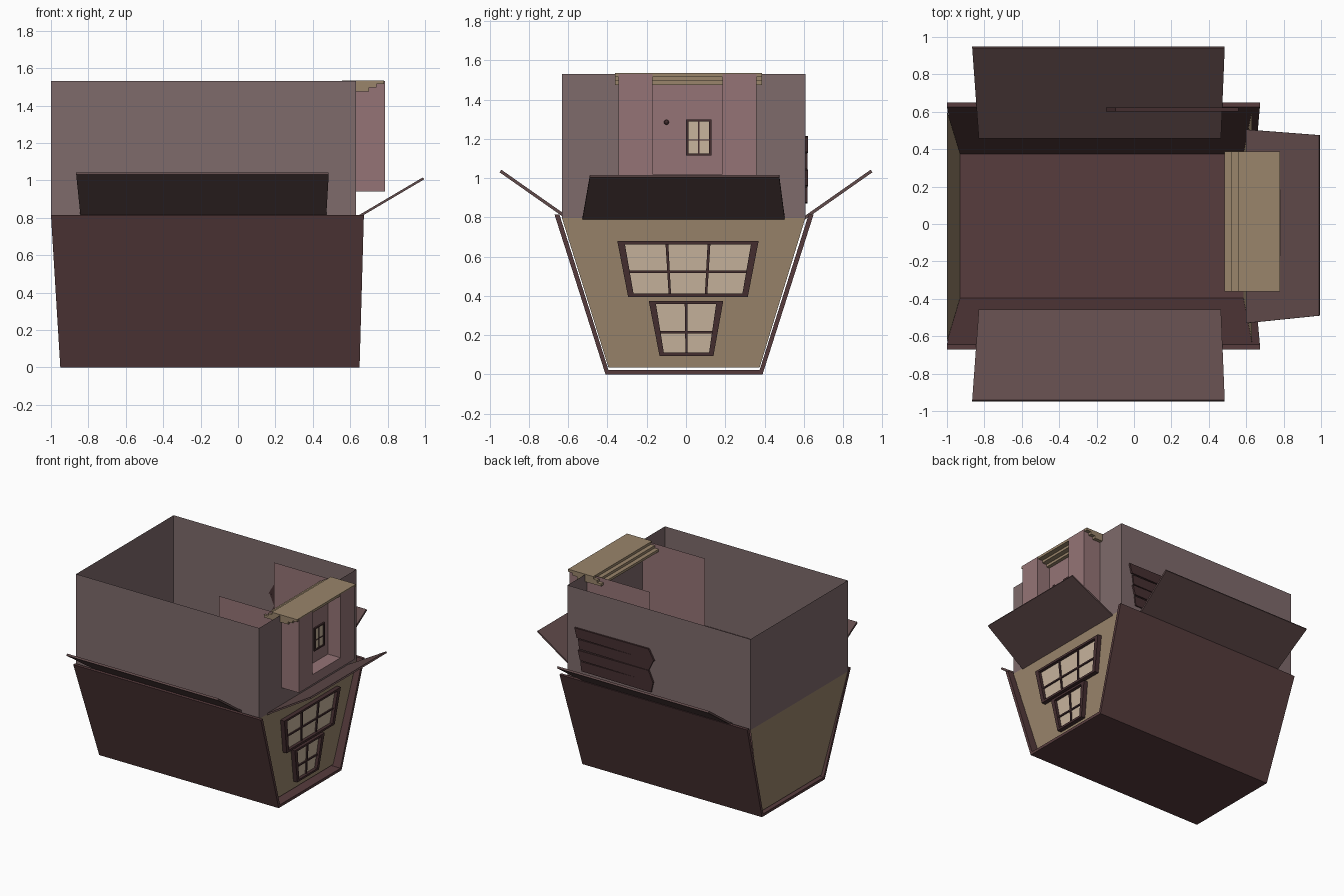
import bpy, bmesh
from mathutils import Vector

if "Cube" in bpy.data.objects:
    bpy.data.objects.remove(bpy.data.objects["Cube"])


def material(name, rgb):
    m = bpy.data.materials.new(name)
    m.diffuse_color = (*rgb, 1)
    m.use_nodes = True
    m.node_tree.nodes["Principled BSDF"].inputs["Base Color"].default_value = m.diffuse_color
    return m


SHELL = material("dark_timber", (0.095, 0.045, 0.047))
FLAP = material("flap_timber", (0.12, 0.07, 0.07))
WALL = material("grey_wall", (0.21, 0.145, 0.147))
MAUVE = material("mauve_wall", (0.30, 0.175, 0.182))
TAN = material("tan_board", (0.32, 0.233, 0.147))
FRAME = material("frame_timber", (0.06, 0.028, 0.03))
PANE = material("pane", (0.58, 0.46, 0.34))


def make(name, bm, mat):
    bmesh.ops.recalc_face_normals(bm, faces=bm.faces)
    me = bpy.data.meshes.new(name)
    bm.to_mesh(me)
    bm.free()
    me.materials.append(mat)
    ob = bpy.data.objects.new(name, me)
    bpy.context.collection.objects.link(ob)
    return ob


def loft(name, a, b, mat):
    """Solid between two matching rings of points."""
    bm = bmesh.new()
    va, vb = [bm.verts.new(p) for p in a], [bm.verts.new(p) for p in b]
    n = len(va)
    bm.faces.new(va)
    bm.faces.new(vb[::-1])
    for i in range(n):
        j = (i + 1) % n
        bm.faces.new((va[i], vb[i], vb[j], va[j]))
    return make(name, bm, mat)


def box(name, x0, x1, y0, y1, z0, z1, mat):
    ring = [(x0, y0), (x1, y0), (x1, y1), (x0, y1)]
    return loft(name, [(x, y, z0) for x, y in ring], [(x, y, z1) for x, y in ring], mat)


def sheet(name, path, z0, z1, mat, closed=False):
    """Thin upright walls along a plan path."""
    bm = bmesh.new()
    lo = [bm.verts.new((x, y, z0)) for x, y in path]
    hi = [bm.verts.new((x, y, z1)) for x, y in path]
    n = len(path)
    for i in range(n if closed else n - 1):
        j = (i + 1) % n
        bm.faces.new((lo[i], lo[j], hi[j], hi[i]))
    return make(name, bm, mat)


def quad(name, pts, mat):
    bm = bmesh.new()
    bm.faces.new([bm.verts.new(p) for p in pts])
    return make(name, bm, mat)


# Outer trough shell, ends leaning outward
profile = [(-0.67, 0.815), (-0.41, 0), (0.39, 0), (0.65, 0.815),
           (0.625, 0.815), (0.375, 0.022), (-0.395, 0.022), (-0.645, 0.815)]
loft("outer_shell",
     [(-0.95 - 0.05 * z / 0.815, y, z) for y, z in profile],
     [(0.65 + 0.023 * z / 0.815, y, z) for y, z in profile], SHELL)

# Tan end panels and grey upper walls
ZB, ZT = 0.035, 0.797
for name, xb, xt in (("left_end_panel", -0.93, -1.0), ("right_end_panel", 0.585, 0.63)):
    quad(name, [(xb, -0.395, ZB), (xb, 0.375, ZB), (xt, 0.608, ZT), (xt, -0.632, ZT)], TAN)
sheet("upper_walls", [(-1, -0.632), (0.63, -0.632), (0.63, 0.608), (-1, 0.608)],
      ZT, 1.53, WALL, closed=True)


# Tilted flaps: inner edge, outer edge, and thickness vector
def flap(name, quad_pts, thick):
    loft(name, quad_pts, [Vector(p) + Vector(thick) for p in quad_pts], FLAP)


for name, s in (("front_flap", -1), ("back_flap", 1)):
    flap(name, [(-0.83, s * 0.465, 0.69), (0.465, s * 0.465, 0.69),
                (0.485, s * 0.95, 1.03), (-0.865, s * 0.95, 1.03)], (0, -s * 0.009, 0.013))
flap("right_flap", [(0.605, -0.53, 0.775), (0.605, 0.505, 0.775),
                    (0.995, 0.475, 1.005), (0.995, -0.49, 1.005)], (-0.006, 0, 0.011))


# Windows: trapezoid with frame and glazing bars on an upright or leaning plane
def window(name, bottom, top, zs, plane, cols, cross, fw, fh, depth):
    def pt(u, v, d):
        z = zs[0] + (zs[1] - zs[0]) * v
        l = bottom[0] + (top[0] - bottom[0]) * v
        r = bottom[1] + (top[1] - bottom[1]) * v
        return (plane(z) + d, l + (r - l) * u, z)

    def bar(label, u0, u1, v0, v1, d):
        ring = [(u0, v0), (u1, v0), (u1, v1), (u0, v1)]
        loft(name + label, [pt(u, v, 0) for u, v in ring],
             [pt(u, v, d) for u, v in ring], FRAME)

    quad(name + "_pane", [pt(u, v, depth * 0.3) for u, v in ((0, 0), (1, 0), (1, 1), (0, 1))], PANE)
    bar("_left_frame", 0, fw, 0, 1, depth)
    bar("_right_frame", 1 - fw, 1, 0, 1, depth)
    bar("_sill", fw, 1 - fw, 0, fh, depth)
    bar("_head", fw, 1 - fw, 1 - fh, 1, depth)
    t = fw * 0.2
    for i in range(1, cols):
        u = fw + (1 - 2 * fw) * i / cols
        bar("_upright_bar", u - t, u + t, fh, 1 - fh, depth * 0.6)
    bar("_cross_bar", fw, 1 - fw, cross - fh / 3, cross + fh / 3, depth * 0.6)


def lean(z):
    return 0.585 + 0.045 * (z - ZB) / (ZT - ZB)


window("wide_window", (-0.295, 0.315), (-0.35, 0.37), (0.395, 0.68), lean, 3, 0.45, 0.05, 0.06, 0.035)
window("small_window", (-0.135, 0.14), (-0.19, 0.19), (0.095, 0.375), lean, 2, 0.43, 0.09, 0.06, 0.035)

# Porch walls with a recessed door between two piers
D = 0.672
sheet("porch_walls", [(0.07, -0.345), (0.785, -0.345), (0.785, -0.17), (D, -0.17),
                      (D, 0.185), (0.785, 0.185), (0.785, 0.36), (0.07, 0.36)], 0.94, 1.53, MAUVE)
box("porch_ledge", D, 0.784, -0.17, 0.185, 0.94, 1.02, MAUVE)
window("door_window", (0.0, 0.13), (0.0, 0.13), (1.115, 1.30), lambda z: D, 2, 0.43, 0.1, 0.06, 0.012)
bpy.ops.mesh.primitive_uv_sphere_add(segments=10, ring_count=6, radius=0.013,
                                     location=(D + 0.012, -0.1, 1.285))
knob = bpy.context.object
knob.name = "door_knob"
knob.data.materials.append(FRAME)

# Three stepped slabs over the porch
for i in range(3):
    box(f"porch_slab_{i + 1}", 0.485 + 0.035 * i, 0.70 + 0.04 * i, -0.362, 0.388,
        1.475 + 0.02 * i, 1.495 + 0.02 * i, TAN)

# Broken boards nailed over the back wall: (lower left, upper left, lower right, upper right) x
boards = [(-0.12, -0.14, 0.50, 0.51), (-0.14, -0.10, 0.51, 0.53),
          (-0.10, -0.14, 0.52, 0.53), (-0.15, -0.10, 0.54, 0.56)]
for i, (la, lb, ra, rb) in enumerate(boards):
    z0 = 0.87 + 0.0865 * i
    z1 = z0 + 0.0865
    y1 = 0.618 + 0.004 * (i % 2)
    ring = [(la, z0), (ra, z0 + 0.005), (rb, z1 - 0.005), (lb, z1)]
    loft(f"patch_board_{i + 1}", [(x, 0.602, z) for x, z in ring],
         [(x, y1, z) for x, z in ring], FRAME)
